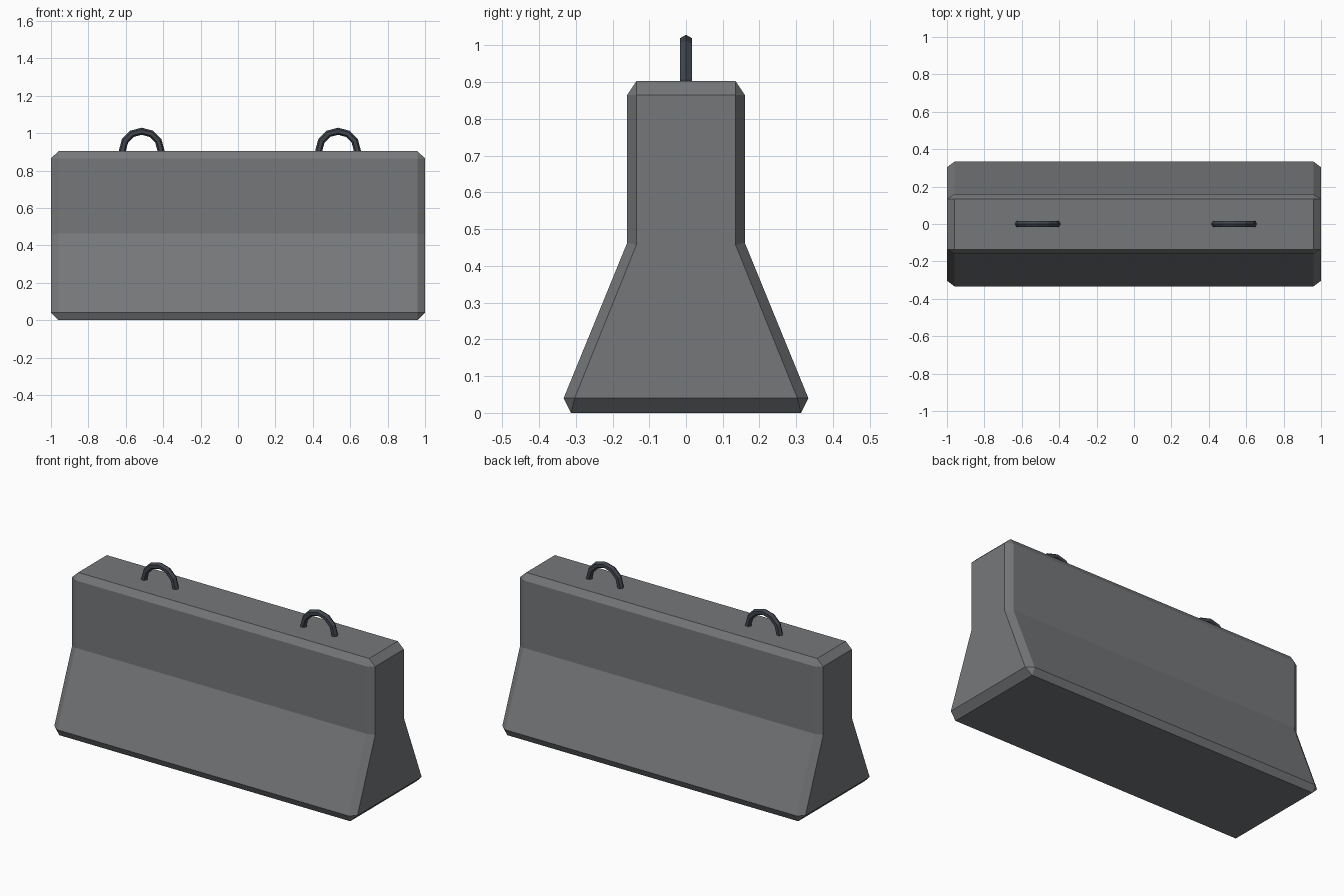
import bpy, bmesh, math

if "Cube" in bpy.data.objects:
    bpy.data.objects.remove(bpy.data.objects["Cube"])


def material(name, rgb):
    m = bpy.data.materials.new(name)
    m.diffuse_color = (*rgb, 1.0)
    m.use_nodes = True
    m.node_tree.nodes["Principled BSDF"].inputs["Base Color"].default_value = m.diffuse_color
    return m


concrete = material("concrete grey", (0.18, 0.187, 0.195))
steel = material("dark steel", (0.052, 0.06, 0.074))


def mirrored(half):
    """Close a half profile (bottom to top) across y = 0."""
    return half + [(-y, z) for y, z in reversed(half)]


# Barrier block: full section, plus an inset end section for the chamfered ends
full = mirrored([(0.313, 0.0), (0.333, 0.04), (0.16, 0.463), (0.16, 0.865), (0.135, 0.903)])
end = mirrored([(0.303, 0.04), (0.303, 0.04), (0.135, 0.457), (0.135, 0.865), (0.135, 0.865)])

bm = bmesh.new()
rings = [[bm.verts.new((x, y, z)) for y, z in section]
         for x, section in ((-1.0, end), (-0.96, full), (0.96, full), (1.0, end))]
for a, b in zip(rings, rings[1:]):
    for i in range(len(a)):
        j = (i + 1) % len(a)
        bm.faces.new((a[i], a[j], b[j], b[i]))
bm.faces.new(rings[0])
bm.faces.new(rings[-1])
bmesh.ops.remove_doubles(bm, verts=bm.verts[:], dist=0.0005)
bmesh.ops.recalc_face_normals(bm, faces=bm.faces[:])
mesh = bpy.data.meshes.new("barrier_block")
bm.to_mesh(mesh)
bm.free()
mesh.materials.append(concrete)
block = bpy.data.objects.new("barrier_block", mesh)
bpy.context.collection.objects.link(block)

# Lifting loops: low-poly rings whose lower half is cut away inside the block
for name, x in (("lifting_loop_left", -0.515), ("lifting_loop_right", 0.535)):
    bpy.ops.mesh.primitive_torus_add(major_segments=12, minor_segments=6,
                                     major_radius=0.103, minor_radius=0.019,
                                     location=(x, 0, 0.907),
                                     rotation=(math.pi / 2, 0, 0))
    loop = bpy.context.object
    loop.name = name
    bpy.ops.object.transform_apply(location=True, rotation=True, scale=True)
    bm = bmesh.new()
    bm.from_mesh(loop.data)
    bmesh.ops.bisect_plane(bm, geom=bm.verts[:] + bm.edges[:] + bm.faces[:],
                           plane_co=(0, 0, 0.89), plane_no=(0, 0, 1), clear_inner=True)
    bmesh.ops.holes_fill(bm, edges=[e for e in bm.edges if e.is_boundary])
    bm.to_mesh(loop.data)
    bm.free()
    loop.data.materials.append(steel)
